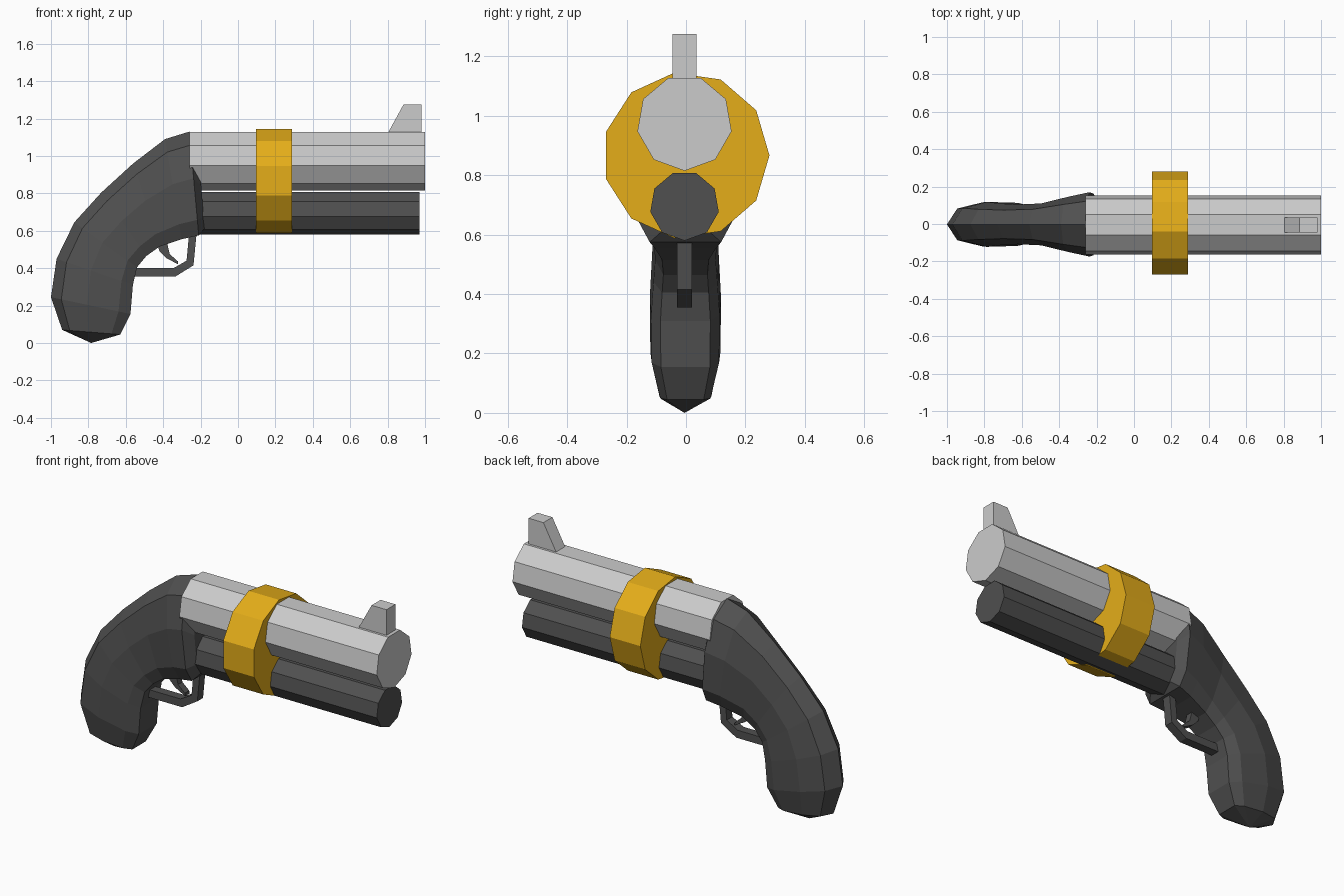
import bpy, bmesh, math

if "Cube" in bpy.data.objects:
    bpy.data.objects.remove(bpy.data.objects["Cube"])

YC = -0.005  # sideways centre shared by most parts


def material(name, rgb):
    m = bpy.data.materials.new(name)
    m.diffuse_color = (*rgb, 1)
    m.use_nodes = True
    m.node_tree.nodes["Principled BSDF"].inputs["Base Color"].default_value = m.diffuse_color
    return m


gold = material("gold", (0.78, 0.42, 0.01))
dark = material("dark_grey", (0.08, 0.08, 0.08))


def make(name, verts, faces, mat=None):
    me = bpy.data.meshes.new(name)
    me.from_pydata(verts, [], faces)
    bm = bmesh.new()
    bm.from_mesh(me)
    bmesh.ops.recalc_face_normals(bm, faces=bm.faces)
    bm.to_mesh(me)
    bm.free()
    if mat:
        me.materials.append(mat)
    ob = bpy.data.objects.new(name, me)
    bpy.context.collection.objects.link(ob)
    return ob


def loft(name, rings, mat=None, tip=None):
    n = len(rings[0])
    verts = [v for r in rings for v in r]
    faces = [(i * n + j, i * n + (j + 1) % n, (i + 1) * n + (j + 1) % n, (i + 1) * n + j)
             for i in range(len(rings) - 1) for j in range(n)]
    faces.append(tuple(range(n)))
    last = (len(rings) - 1) * n
    if tip:
        verts.append(tip)
        faces += [(last + j, last + (j + 1) % n, len(verts) - 1) for j in range(n)]
    else:
        faces.append(tuple(range(last, last + n)))
    return make(name, verts, faces, mat)


def x_prism(name, sides, radius, x0, x1, yc, zc, start, mat=None):
    angles = [start + 2 * math.pi * i / sides for i in range(sides)]
    return loft(name, [[(x, yc + radius * math.cos(a), zc + radius * math.sin(a))
                        for a in angles] for x in (x0, x1)], mat)


def plate(name, outline, half, mat=None):
    return loft(name, [[(x, YC + s * half, z) for x, z in outline] for s in (-1, 1)], mat)


# Barrels: nine-sided with a corner at the bottom
x_prism("upper_barrel", 9, 0.161, -0.26, 1.0, YC, 0.976, -math.pi / 2)
x_prism("lower_barrel", 9, 0.117, -0.22, 0.97, YC, 0.697, -math.pi / 2, dark)

# Gold band around both barrels
x_prism("band", 11, 0.281, 0.095, 0.29, 0, 0.867, 0, gold)

# Front sight
plate("front_sight", [(0.80, 1.12), (0.98, 1.12), (0.98, 1.275), (0.885, 1.275)], 0.041)

# Grip: stations of back point, front point and half width
stations = [
    ((-0.21, 1.03), (-0.18, 0.61), 0.115),
    ((-0.26, 1.13), (-0.21, 0.575), 0.172),
    ((-0.39, 1.09), (-0.30, 0.555), 0.148),
    ((-0.56, 0.96), (-0.42, 0.515), 0.112),
    ((-0.73, 0.805), (-0.49, 0.465), 0.106),
    ((-0.875, 0.645), (-0.54, 0.405), 0.112),
    ((-0.97, 0.45), (-0.562, 0.31), 0.12),
    ((-1.0, 0.245), (-0.575, 0.155), 0.118),
    ((-0.94, 0.07), (-0.63, 0.045), 0.088),
]
half = [(0.13, 0.72), (0.45, 1.0), (0.85, 0.96), (1.0, 0.7)]
section = [(0, 0)] + half + [(t, -w) for t, w in reversed(half)]
rings = [[(b[0] + (f[0] - b[0]) * t, YC + 0.003 + w * hw, b[1] + (f[1] - b[1]) * t)
          for t, w in section] for b, f, hw in stations]
loft("grip", rings, dark, tip=(-0.785, YC, 0.0))

# Trigger guard and trigger
plate("trigger_guard", [(-0.22, 0.60), (-0.238, 0.415), (-0.335, 0.355), (-0.57, 0.355),
                        (-0.57, 0.40), (-0.345, 0.40), (-0.275, 0.44), (-0.26, 0.60)], 0.026, dark)
plate("trigger", [(-0.44, 0.56), (-0.42, 0.49), (-0.385, 0.455), (-0.32, 0.42),
                  (-0.322, 0.437), (-0.365, 0.475), (-0.385, 0.56)], 0.02, dark)
